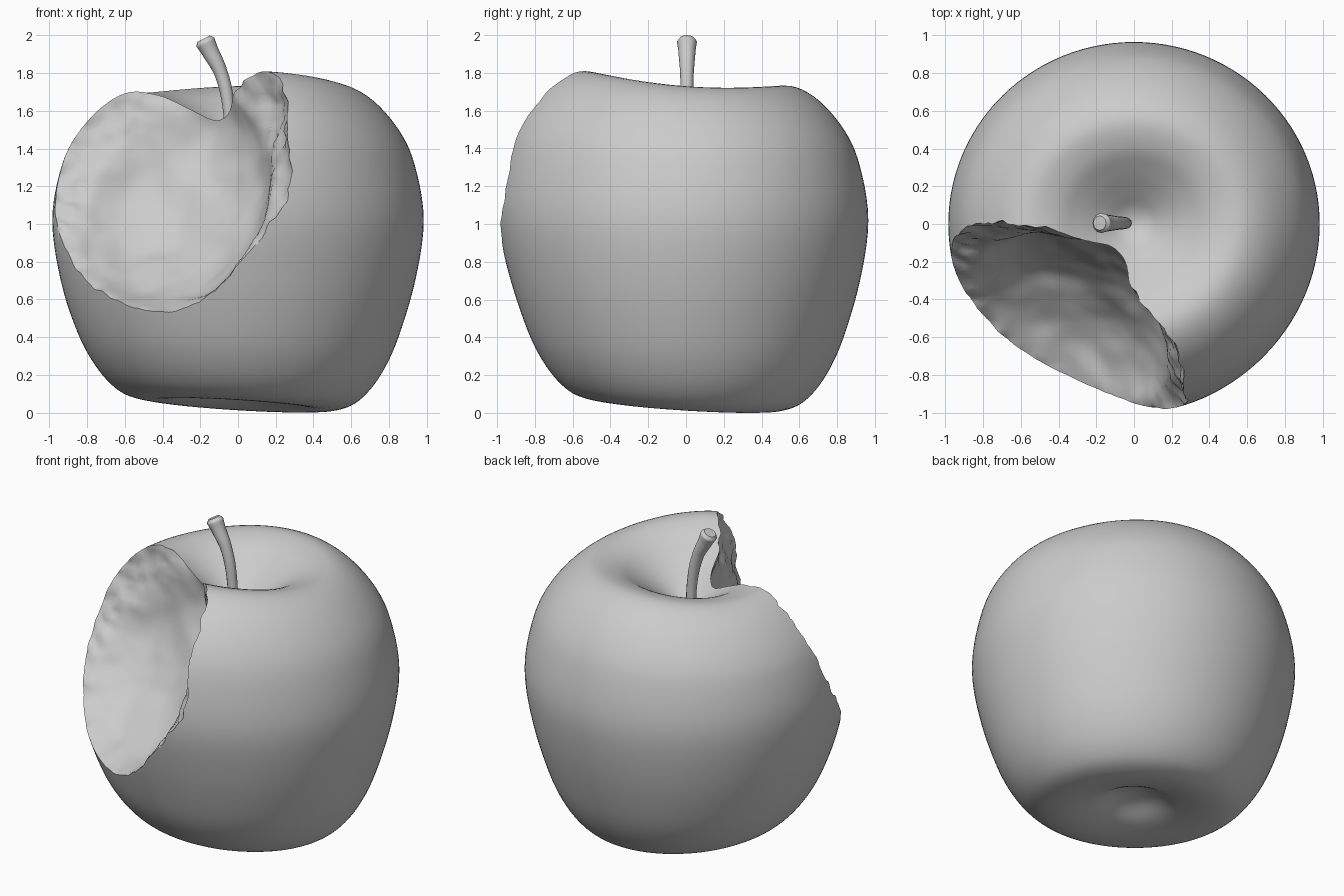
import bpy, bmesh, math
from mathutils import Vector, noise

if "Cube" in bpy.data.objects:
    bpy.data.objects.remove(bpy.data.objects["Cube"])

SEG = 112


def catmull(pts, steps):
    """Smooth a short profile into a dense one."""
    p = [Vector(q) for q in pts]
    p = [Vector((-p[1].x, p[1].y))] + p + [Vector((-p[-2].x, p[-2].y))]
    out = []
    for a, b, c, d in zip(p, p[1:], p[2:], p[3:]):
        for i in range(steps):
            t = i / steps
            out.append(0.5 * (2 * b + (c - a) * t + (2 * a - 5 * b + 4 * c - d) * t * t
                              + (3 * b - a - 3 * c + d) * t ** 3))
    return out + [p[-2]]


def smoothstep(t):
    t = max(0.0, min(1.0, t))
    return t * t * (3 - 2 * t)


def finish(name, bm):
    bmesh.ops.recalc_face_normals(bm, faces=bm.faces)
    me = bpy.data.meshes.new(name)
    bm.to_mesh(me)
    bm.free()
    ob = bpy.data.objects.new(name, me)
    bpy.context.collection.objects.link(ob)
    return ob


def activate(ob):
    bpy.ops.object.select_all(action='DESELECT')
    ob.select_set(True)
    bpy.context.view_layer.objects.active = ob


# Apple body: revolved profile with an uneven shoulder and a tilted base
PROFILE = [(0, .16), (.12, .14), (.26, .075), (.42, .042), (.56, .055), (.66, .11),
           (.76, .23), (.85, .41), (.94, .70), (.985, 1.02), (.94, 1.31), (.86, 1.50),
           (.72, 1.665), (.57, 1.742), (.42, 1.715), (.29, 1.635), (.17, 1.545),
           (.08, 1.48), (0, 1.46)]


def place(r, z, ang):
    c, s = math.cos(ang), math.sin(ang)
    inner = min(1.0, r / .5)
    top = smoothstep((z - 1.0) / .7) * inner
    base = smoothstep((.7 - z) / .65) * min(1.2, r / .42)
    dz = top * (-.04 * s + .014 * c + .028 * (s * s - c * c)) - base * .036 * math.cos(ang - math.pi / 4)
    bulge = 1 + .065 * max(0, -s) ** 2 * smoothstep((z - .5) / 1.0) * inner
    return Vector((r * c, r * s * .98 * bulge, z + dz))


bm = bmesh.new()
rings = []
for q in catmull(PROFILE, 5):
    if q.x < 1e-4:
        rings.append([bm.verts.new((0, 0, q.y))])
    else:
        rings.append([bm.verts.new(place(q.x, q.y, 2 * math.pi * k / SEG)) for k in range(SEG)])
for lo, hi in zip(rings, rings[1:]):
    for k in range(SEG):
        n = (k + 1) % SEG
        quad = [lo[k % len(lo)], lo[n % len(lo)], hi[n % len(hi)], hi[k % len(hi)]]
        bm.faces.new(list(dict.fromkeys(quad)))
low = min(v.co.z for v in bm.verts)
bmesh.ops.translate(bm, verts=bm.verts, vec=(0, 0, -low))
apple = finish("apple_body", bm)

# Bite cutter: rough ball with steep walls and a flared lip, edge pushed in or out
CENTRE = Vector((-.66, -.97, 1.49))
INWARD = Vector((.50, .705, -.536)).normalized()
BUMPS = [((.04, -.42, 1.75), -.06, .20), ((-.12, -.13, 1.56), .07, .20),
         ((.26, -.85, 1.45), -.07, .30), ((-.25, -.90, .50), .08, .38),
         ((-.90, -.35, .88), -.03, .25), ((-.96, -.05, 1.25), -.03, .25)]
bm = bmesh.new()
bmesh.ops.create_icosphere(bm, subdivisions=6, radius=1)
for v in bm.verts:
    d = v.co.normalized()
    ang = math.degrees(d.angle(INWARD))
    rad = .967 + .022 * noise.noise(d * 4.5) + .008 * noise.noise(d * 9)
    rad -= .03 * smoothstep((ang - 22) / 18)
    rad += .06 * smoothstep((ang - 40) / 12)
    rad += .022 * noise.noise(d * 15) * smoothstep((ang - 37) / 8)
    for point, amount, width in BUMPS:
        gap = (d - (Vector(point) - CENTRE).normalized()).length
        rad += amount * math.exp(-(gap / width) ** 2)
    v.co = CENTRE + d * rad
cutter = finish("bite_cutter", bm)
cutter.hide_render = True

# Take the bite out of the apple
mod = apple.modifiers.new("bite", 'BOOLEAN')
mod.operation = 'DIFFERENCE'
mod.solver = 'EXACT'
mod.object = cutter
activate(apple)
bpy.ops.object.modifier_apply(modifier=mod.name)
bpy.data.objects.remove(cutter)
activate(apple)
bpy.ops.object.shade_smooth_by_angle(angle=math.radians(60))

# Stem: tapered curved tube, thicker at its cut tip
cu = bpy.data.curves.new("stem", 'CURVE')
cu.dimensions = '3D'
cu.bevel_depth = 1
cu.bevel_resolution = 4
cu.use_fill_caps = True
cu.resolution_u = 6
STEM = [(-.04, 1.40, .03), (-.05, 1.62, .032), (-.09, 1.80, .036), (-.15, 1.92, .046),
        (-.173, 1.965, .053), (-.182, 1.983, .038)]
sp = cu.splines.new('BEZIER')
sp.bezier_points.add(len(STEM) - 1)
for bp, (x, z, r) in zip(sp.bezier_points, STEM):
    bp.co = (x, .005, z)
    bp.radius = r
    bp.handle_left_type = bp.handle_right_type = 'AUTO'
stem = bpy.data.objects.new("stem", cu)
bpy.context.collection.objects.link(stem)
activate(stem)
bpy.ops.object.convert(target='MESH')
bpy.ops.object.shade_smooth_by_angle(angle=math.radians(60))
